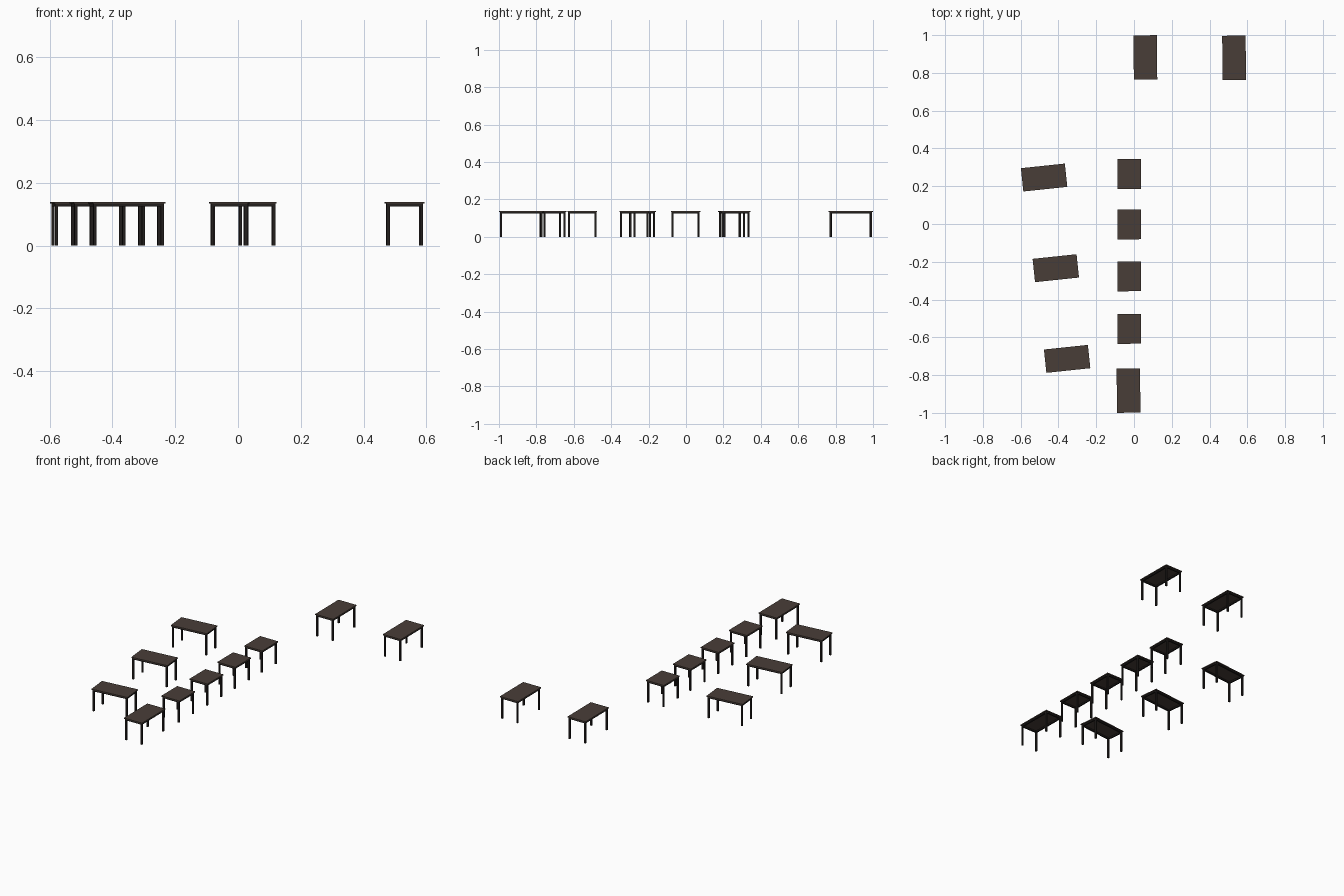
import bpy, bmesh, math
from mathutils import Matrix, Vector

if "Cube" in bpy.data.objects:
    bpy.data.objects.remove(bpy.data.objects["Cube"])


def material(name, rgb):
    m = bpy.data.materials.new(name)
    m.diffuse_color = (*rgb, 1)
    m.use_nodes = True
    m.node_tree.nodes["Principled BSDF"].inputs["Base Color"].default_value = m.diffuse_color
    return m


BROWN = material("dark brown wood", (0.066, 0.048, 0.039))
BLACK = material("black metal", (0.016, 0.013, 0.012))

H = 0.139      # table height
SLAB = 0.006   # top board thickness
RAIL = 0.008   # depth of the frame under the board
LEG = 0.010    # leg and rail width
INSET = 0.004  # frame set back from the board edge


def box(bm, x0, x1, y0, y1, z0, z1):
    size = Vector((x1 - x0, y1 - y0, z1 - z0))
    mid = Vector((x0 + x1, y0 + y1, z0 + z1)) / 2
    bmesh.ops.create_cube(bm, size=1,
                          matrix=Matrix.Translation(mid) @ Matrix.Diagonal((*size, 1)))


def finish(bm, name, mat, place):
    me = bpy.data.meshes.new(name)
    bm.to_mesh(me)
    bm.free()
    me.materials.append(mat)
    ob = bpy.data.objects.new(name, me)
    ob.matrix_world = place
    bpy.context.collection.objects.link(ob)


def table(name, x, y, length, width, degrees):
    place = Matrix.Translation((x, y, 0)) @ Matrix.Rotation(math.radians(degrees), 4, 'Z')
    hx, hy = length / 2, width / 2
    # table top board
    bm = bmesh.new()
    box(bm, -hx, hx, -hy, hy, H - SLAB, H)
    finish(bm, name + "_top", BROWN, place)
    # four legs in the corners
    fx, fy = hx - INSET, hy - INSET
    zt = H - SLAB
    bm = bmesh.new()
    for sx in (-1, 1):
        for sy in (-1, 1):
            xs = sorted((sx * fx, sx * (fx - LEG)))
            ys = sorted((sy * fy, sy * (fy - LEG)))
            box(bm, *xs, *ys, 0, zt)
    finish(bm, name + "_legs", BLACK, place)
    # rails between the legs
    bm = bmesh.new()
    for s in (-1, 1):
        ys = sorted((s * fy, s * (fy - LEG)))
        box(bm, -fx + LEG, fx - LEG, *ys, zt - RAIL, zt)
        xs = sorted((s * fx, s * (fx - LEG)))
        box(bm, *xs, -fy + LEG, fy - LEG, zt - RAIL, zt)
    finish(bm, name + "_rails", BLACK, place)


LONG, SHORT, WIDE = 0.234, 0.158, 0.124

# three long tables on the left, slightly turned
for i, (x, y) in enumerate([(-0.476, 0.246), (-0.414, -0.234), (-0.354, -0.714)]):
    table(f"left_table_{i + 1}", x, y, LONG, WIDE, 6)

# row of four short tables
for i, y in enumerate([0.265, -0.002, -0.277, -0.555]):
    table(f"short_table_{i + 1}", -0.025, y, WIDE, SHORT, 0.3)

# long tables at the front end and at the back
table("front_table", -0.029, -0.882, WIDE, LONG, 0.6)
table("back_table_1", 0.060, 0.882, WIDE, LONG, 0.6)
table("back_table_2", 0.530, 0.880, WIDE, LONG, 0.6)
